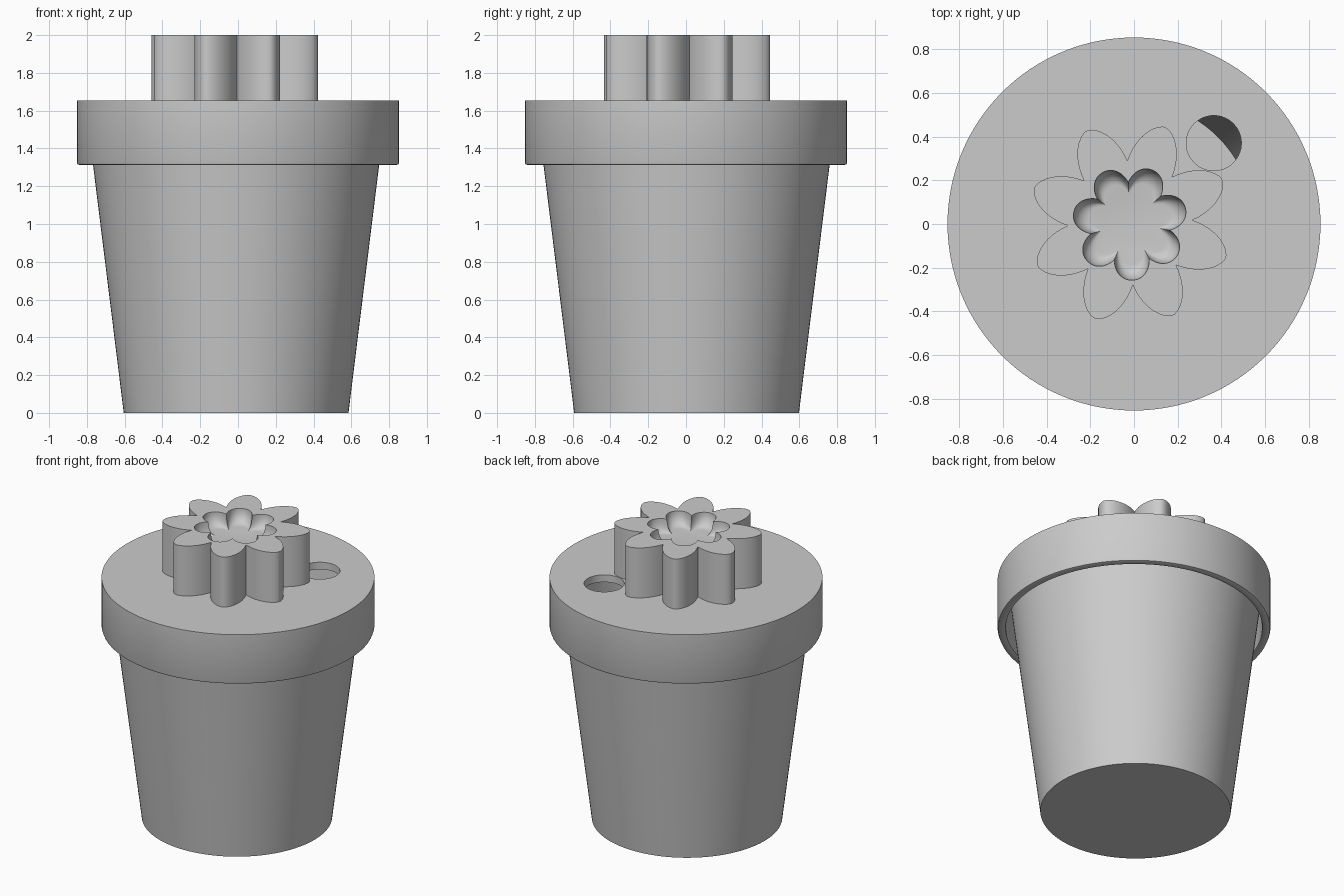
import bpy
import bmesh
from math import sin, cos, pi, radians

cube = bpy.data.objects.get("Cube")
if cube:
    bpy.data.objects.remove(cube, do_unlink=True)

grey = bpy.data.materials.new("plain grey")
grey.use_nodes = True
grey.diffuse_color = (0.6, 0.6, 0.6, 1)
grey.node_tree.nodes["Principled BSDF"].inputs["Base Color"].default_value = (0.6, 0.6, 0.6, 1)


def finish(bm, name, location):
    bmesh.ops.remove_doubles(bm, verts=bm.verts, dist=1e-5)
    bmesh.ops.recalc_face_normals(bm, faces=bm.faces)
    mesh = bpy.data.meshes.new(name)
    bm.to_mesh(mesh)
    bm.free()
    mesh.materials.append(grey)
    obj = bpy.data.objects.new(name, mesh)
    obj.location = location
    bpy.context.collection.objects.link(obj)
    return obj


def activate(obj):
    bpy.ops.object.select_all(action='DESELECT')
    obj.select_set(True)
    bpy.context.view_layer.objects.active = obj


def smooth(obj):
    activate(obj)
    bpy.ops.object.shade_smooth_by_angle(angle=radians(30))


def lathe(name, profile, location=(0, 0, 0), steps=128):
    """Turn an (r, z) profile around z."""
    bm = bmesh.new()
    verts = [bm.verts.new((r, 0, z)) for r, z in profile]
    edges = [bm.edges.new(pair) for pair in zip(verts, verts[1:])]
    bmesh.ops.spin(bm, geom=verts + edges, cent=(0, 0, 0), axis=(0, 0, 1),
                   angle=2 * pi, steps=steps, use_merge=True)
    return finish(bm, name, location)


# Tapered hollow pot
pot = lathe("pot", [(0, 0), (0.595, 0), (0.793, 1.6), (0.753, 1.6), (0.558, 0.04), (0, 0.04)],
            (-0.01, 0.003, 0))
smooth(pot)

# Cap-shaped lid with a softened lower rim
lid = lathe("lid", [(0, 1.655), (0.853, 1.655), (0.853, 1.327), (0.849, 1.316), (0.838, 1.312),
                    (0.812, 1.312), (0.803, 1.316), (0.8, 1.325), (0.8, 1.605), (0, 1.605)])

# Round hole through the lid
cutter = lathe("hole_cutter", [(0, 1.5), (0.126, 1.5), (0.126, 1.8), (0, 1.8)],
               (0.365, 0.37, 0), 64)
cutter.hide_render = True
cut = lid.modifiers.new("hole", 'BOOLEAN')
cut.operation = 'DIFFERENCE'
cut.solver = 'EXACT'
cut.object = cutter
activate(lid)
bpy.ops.object.modifier_apply(modifier=cut.name)
bpy.data.objects.remove(cutter, do_unlink=True)
smooth(lid)

# Flower knob: eight petals outside, seven-lobed dished recess inside
COUNT = 168
START = radians(2.5)


def petal_ring(bm, z, petals, low, high, power, shift=0, scale=1.0):
    """Ring of rounded petals that meet in sharp valleys."""
    per = COUNT // petals
    ring = []
    for i in range(COUNT):
        t = abs(((i - shift) % per) / per * 2 - 1)
        r = scale * (low + (high - low) * (1 - t ** power))
        a = START + 2 * pi * i / COUNT
        ring.append(bm.verts.new((r * cos(a), r * sin(a), z)))
    return ring


bm = bmesh.new()
rings = [petal_ring(bm, z, 8, 0.285, 0.467, 1.6) for z in (1.65, 2.0)]
depth = 0.09
for k in range(9):
    a = k / 8 * pi / 2
    rings.append(petal_ring(bm, 2.0 - depth * sin(a), 7, 0.185, 0.262, 2.2, 18,
                            0.72 + 0.28 * cos(a)))
for a, b in zip(rings, rings[1:]):
    for i in range(COUNT):
        j = (i + 1) % COUNT
        bm.faces.new((a[i], a[j], b[j], b[i]))
bm.faces.new(rings[0])
bm.faces.new(rings[-1])
knob = finish(bm, "flower_knob", (-0.018, 0.005, 0))
smooth(knob)
